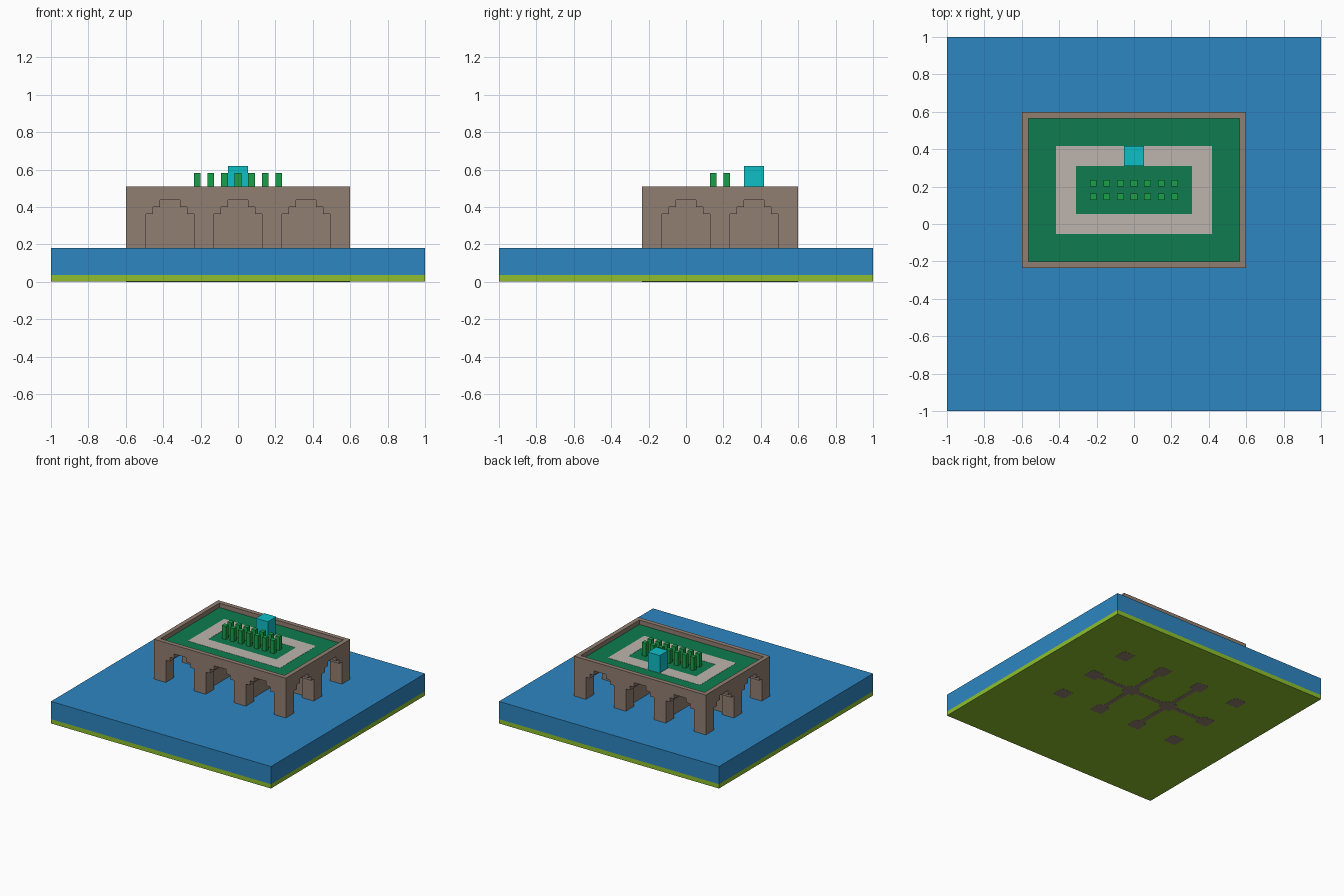
import bpy
import bmesh
from mathutils import Matrix, Vector

cube = bpy.data.objects.get("Cube")
if cube:
    bpy.data.objects.remove(cube, do_unlink=True)

U = 2 / 55  # one block


def linear(c):
    c /= 255
    return c / 12.92 if c <= 0.04045 else ((c + 0.055) / 1.055) ** 2.4


def material(name, *rgb):
    m = bpy.data.materials.new(name)
    col = (*[linear(c) for c in rgb], 1)
    m.diffuse_color = col
    m.use_nodes = True
    bsdf = m.node_tree.nodes["Principled BSDF"]
    bsdf.inputs["Base Color"].default_value = col
    bsdf.inputs["Roughness"].default_value = 0.9
    return m


water = material("water blue", 45, 134, 193)
lime = material("lime bed", 141, 191, 45)
stone = material("brown stone", 145, 126, 113)
garden = material("garden green", 14, 124, 78)
paving = material("pale paving", 190, 181, 174)
leaf = material("leaf green", 24, 160, 72)
cyan = material("cyan", 14, 191, 197)


def blocks(name, mat, boxes):
    """One object from boxes (x0, x1, y0, y1, z0, z1) measured in blocks."""
    bm = bmesh.new()
    for x0, x1, y0, y1, z0, z1 in boxes:
        centre = Vector((x0 + x1, y0 + y1, z0 + z1)) * U / 2
        size = Vector((x1 - x0, y1 - y0, z1 - z0)) * U
        bmesh.ops.create_cube(bm, size=1, matrix=Matrix.Translation(centre) @ Matrix.Diagonal(size).to_4x4())
    me = bpy.data.meshes.new(name)
    bm.to_mesh(me)
    bm.free()
    me.materials.append(mat)
    ob = bpy.data.objects.new(name, me)
    bpy.context.collection.objects.link(ob)
    return ob


def frame(x0, x1, y0, y1, w, z0, z1):
    """Four boxes forming a rectangular ring of width w."""
    return [(x0, x1, y0, y0 + w, z0, z1), (x0, x1, y1 - w, y1, z0, z1),
            (x0, x0 + w, y0 + w, y1 - w, z0, z1), (x1 - w, x1, y0 + w, y1 - w, z0, z1)]


# Ground: thin bed with water on top (pillar feet show just below the bed)
blocks("lake_bed", lime, [(-27.5, 27.5, -27.5, 27.5, 0.03, 1)])
blocks("lake_water", water, [(-27.5, 27.5, -27.5, 27.5, 1, 5)])

# Pillars, widening in two steps into stepped arches
X0, X1, Y0, Y1 = -16.5, 16.5, -6.5, 16.5
cols, rows = (-15, -5, 5, 15), (-5, 5, 15)
pillars = []
for z0, z1, r in ((0, 10, 1.5), (10, 11, 2.5), (11, 12, 3.5)):
    for x in cols:
        for y in rows:
            pillars.append((max(x - r, X0), min(x + r, X1), max(y - r, Y0), min(y + r, Y1), z0, z1))
blocks("arcade_pillars", stone, pillars)

# Thin inner walls joining the pillars
walls = [(x + 1.5, x + 8.5, 4.5, 5.5, 0, 12) for x in cols[:-1]]
walls += [(x - 0.5, x + 0.5, y + 1.5, y + 8.5, 0, 12) for x in cols[1:-1] for y in rows[:-1]]
blocks("inner_walls", stone, walls)

# Terrace: parapet, stone ceiling, garden and paved ring
blocks("parapet", stone, frame(X0, X1, Y0, Y1, 1, 12, 14))
blocks("terrace_ceiling", stone, [(X0 + 1, X1 - 1, Y0 + 1, Y1 - 1, 12, 12.5)])
blocks("terrace_garden", garden, [(X0 + 1, X1 - 1, Y0 + 1, Y1 - 1, 12.5, 13)])
blocks("paved_path", paving, frame(-11.5, 11.5, -1.5, 11.5, 3, 13, 13.04))

# Two rows of plants and the cyan block on the path
blocks("plants", leaf, [(x - 0.5, x + 0.5, y - 0.5, y + 0.5, 13, 16)
                        for x in range(-6, 7, 2) for y in (4, 6)])
blocks("cyan_block", cyan, [(-1.5, 1.5, 8.5, 11.5, 13, 17)])
